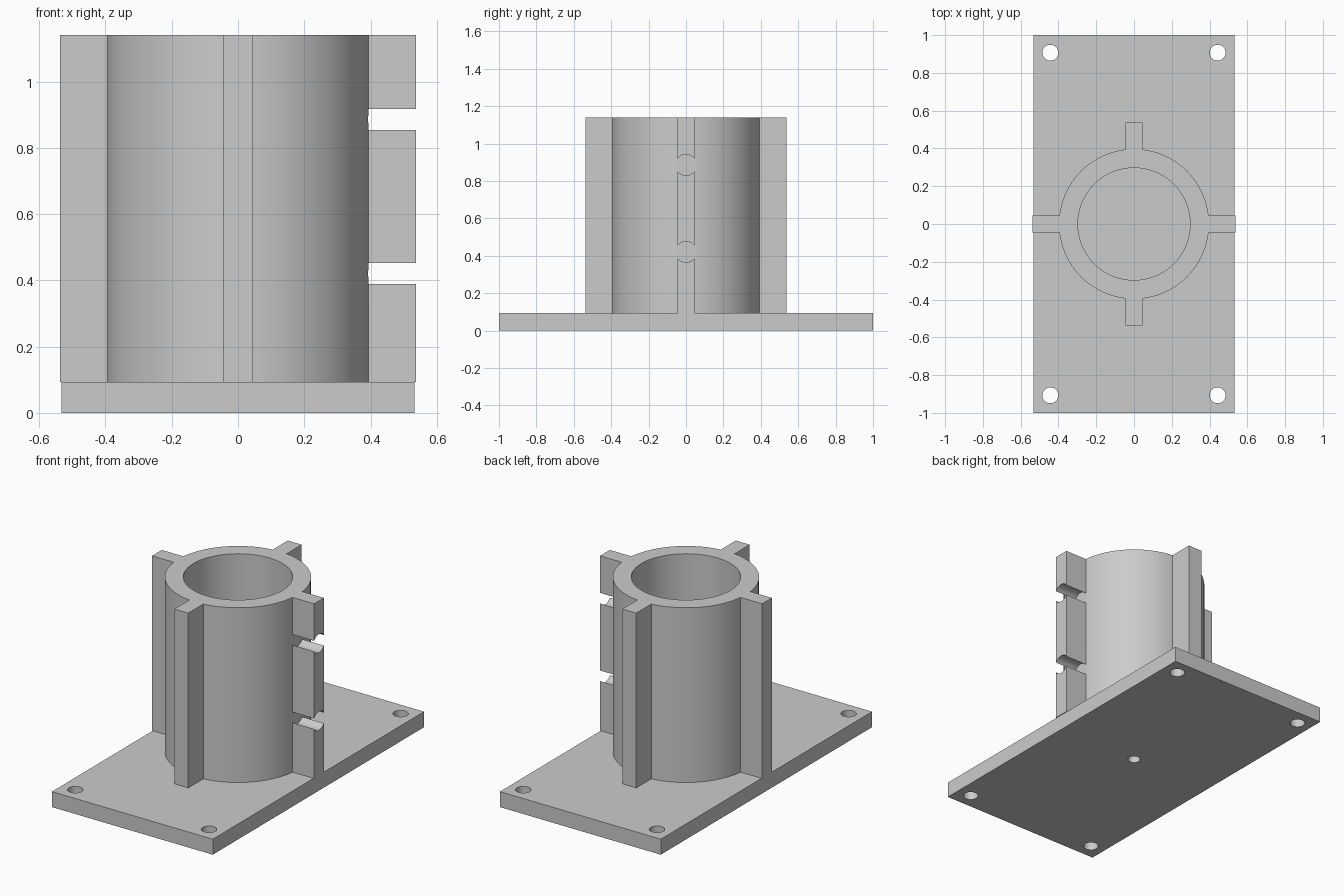
import bpy
import math

# Remove the default object
cube = bpy.data.objects.get("Cube")
if cube:
    bpy.data.objects.remove(cube, do_unlink=True)

BASE_TOP = 0.093
TOP = 1.14
OUTER, INNER = 0.397, 0.297
RIB_END, RIB_HALF = 0.537, 0.046

grey = bpy.data.materials.new("light_grey")
grey.use_nodes = True
grey.diffuse_color = (0.6, 0.6, 0.6, 1)
grey.node_tree.nodes["Principled BSDF"].inputs["Base Color"].default_value = (0.6, 0.6, 0.6, 1)


def box(name, low, high):
    mid = [(a + b) / 2 for a, b in zip(low, high)]
    bpy.ops.mesh.primitive_cube_add(size=1, location=mid)
    ob = bpy.context.object
    ob.name = name
    ob.scale = [b - a for a, b in zip(low, high)]
    bpy.ops.object.transform_apply(location=True, rotation=True, scale=True)
    ob.data.materials.append(grey)
    return ob


def cylinder(name, radius, depth, centre, sides=32, along_x=False):
    turn = (0, math.pi / 2, 0) if along_x else (0, 0, 0)
    bpy.ops.mesh.primitive_cylinder_add(vertices=sides, radius=radius, depth=depth,
                                        location=centre, rotation=turn)
    ob = bpy.context.object
    ob.name = name
    bpy.ops.object.transform_apply(location=True, rotation=True, scale=True)
    ob.data.materials.append(grey)
    return ob


def combine(target, tool, operation):
    mod = target.modifiers.new(operation.lower(), "BOOLEAN")
    mod.operation = operation
    mod.solver = "EXACT"
    mod.object = tool
    bpy.context.view_layer.objects.active = target
    bpy.ops.object.modifier_apply(modifier=mod.name)
    bpy.data.objects.remove(tool, do_unlink=True)


def finish(ob):
    bpy.ops.object.select_all(action="DESELECT")
    ob.select_set(True)
    bpy.context.view_layer.objects.active = ob
    bpy.ops.object.shade_smooth_by_angle(angle=math.radians(30))


# Base plate with corner bolt holes and a blind hole underneath
base = box("base_plate", (-0.533, -1, 0), (0.533, 1, BASE_TOP))
for sx in (-1, 1):
    for sy in (-1, 1):
        combine(base, cylinder("bolt_hole", 0.042, 0.4, (sx * 0.443, sy * 0.907, 0)), "DIFFERENCE")
combine(base, cylinder("centre_hole", 0.035, 0.12, (0, 0, 0)), "DIFFERENCE")
finish(base)

# Round sleeve with four upright ribs
middle = (BASE_TOP + TOP) / 2
sleeve = cylinder("ribbed_sleeve", OUTER, TOP - BASE_TOP, (0, 0, middle), 96)
for reach in ((RIB_END, RIB_HALF), (RIB_HALF, RIB_END)):
    rib = box("rib_pair", (-reach[0], -reach[1], BASE_TOP), (reach[0], reach[1], TOP))
    combine(sleeve, rib, "UNION")
combine(sleeve, cylinder("bore", INNER, 2, (0, 0, middle), 96), "DIFFERENCE")

# Two cross notches drilled through the left rib down to the sleeve wall
for z in (0.421, 0.886):
    combine(sleeve, cylinder("notch", 0.056, 0.3, (0.393 + 0.15, 0, z), 40, True), "DIFFERENCE")
finish(sleeve)
